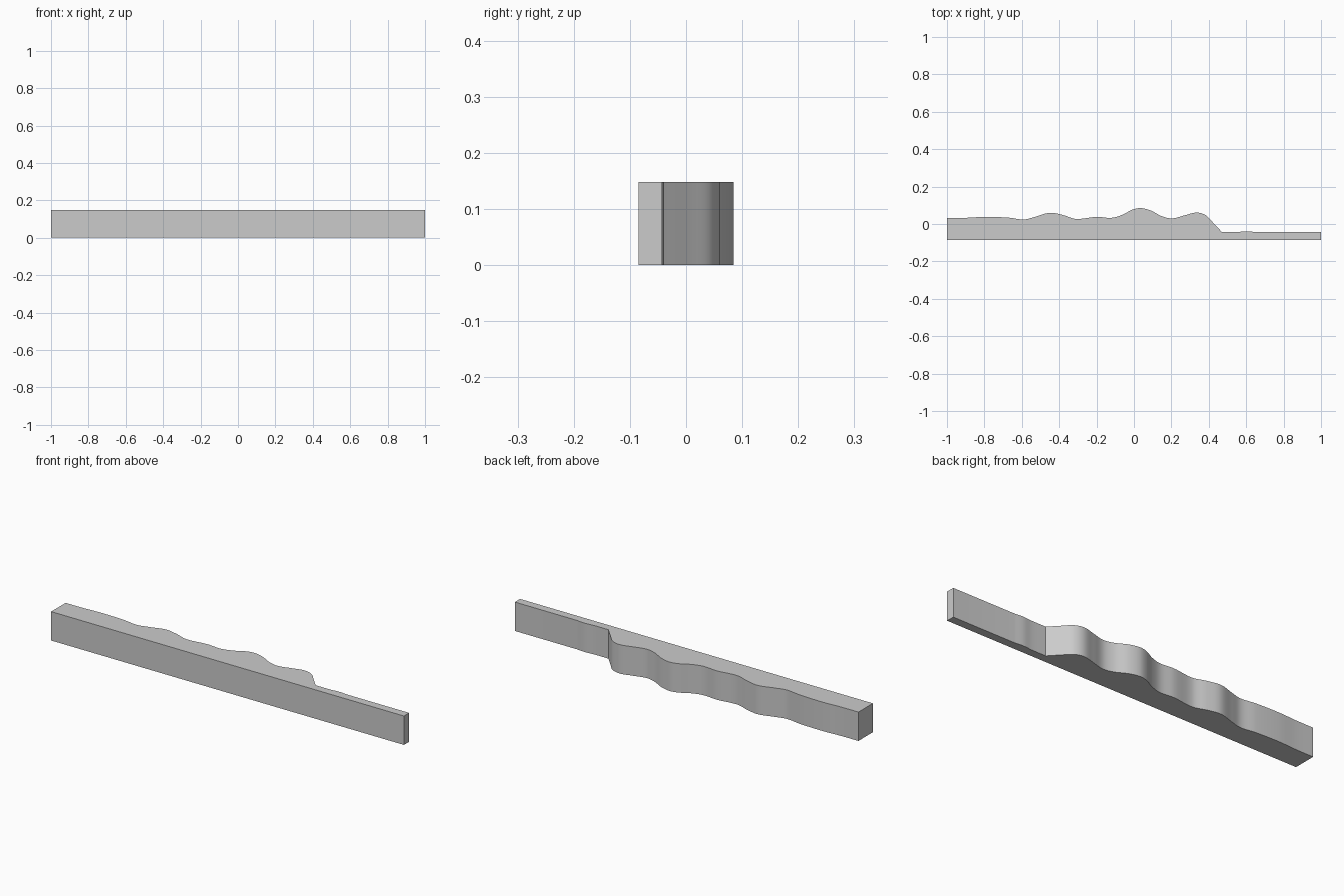
import bpy
import bmesh
import math

cube = bpy.data.objects.get("Cube")
if cube:
    bpy.data.objects.remove(cube, do_unlink=True)

HEIGHT = 0.148
FRONT = -0.085
STEPS = 6

# Wavy back edge: the raised run, then the thin run after the sharp corner
WAVES = [(-1, .032), (-.9, .033), (-.8, .038), (-.67, .034), (-.59, .024),
         (-.53, .038), (-.45, .06), (-.38, .048), (-.31, .027), (-.2, .038),
         (-.12, .033), (-.06, .05), (-.01, .076), (.035, .085), (.09, .072),
         (.15, .041), (.205, .03), (.27, .046), (.335, .061), (.385, .046),
         (.425, .005), (.47, -.043)]
THIN_END = [(.47, -.043), (.55, -.043), (.6, -.039), (.65, -.043), (1, -.043)]


def smooth_curve(points):
    """Hermite curve through points of uneven spacing."""
    last = len(points) - 1
    slopes = []
    for i in range(last + 1):
        a, b = points[max(i - 1, 0)], points[min(i + 1, last)]
        slopes.append((b[1] - a[1]) / (b[0] - a[0]))
    curve = []
    for i in range(last):
        (x0, y0), (x1, y1) = points[i], points[i + 1]
        w = x1 - x0
        for s in range(STEPS):
            t = s / STEPS
            blend = t * t * (3 - 2 * t)
            y = y0 + (y1 - y0) * blend
            y += w * t * (1 - t) * ((1 - t) * slopes[i] - t * slopes[i + 1])
            curve.append((x0 + w * t, y))
    return curve + [points[-1]]


# Outline seen from above, extruded upwards
thin = [(x, y) for x, y in smooth_curve(THIN_END[:4])] + THIN_END[4:]
back_edge = smooth_curve(WAVES) + thin[1:]
outline = [(-1, FRONT), (1, FRONT)] + back_edge[::-1]

bm = bmesh.new()
base = bm.faces.new([bm.verts.new((x, y, 0)) for x, y in outline])
top = bmesh.ops.extrude_face_region(bm, geom=[base])["geom"]
bmesh.ops.translate(bm, vec=(0, 0, HEIGHT),
                    verts=[v for v in top if isinstance(v, bmesh.types.BMVert)])
bmesh.ops.recalc_face_normals(bm, faces=bm.faces)
mesh = bpy.data.meshes.new("wavy_bar")
bm.to_mesh(mesh)
bm.free()

bar = bpy.data.objects.new("wavy_bar", mesh)
bpy.context.collection.objects.link(bar)

# Plain light grey
grey = bpy.data.materials.new("light_grey")
grey.use_nodes = True
colour = (0.6, 0.6, 0.6, 1)
grey.diffuse_color = colour
grey.node_tree.nodes["Principled BSDF"].inputs["Base Color"].default_value = colour
mesh.materials.append(grey)

bpy.ops.object.select_all(action="DESELECT")
bar.select_set(True)
bpy.context.view_layer.objects.active = bar
bpy.ops.object.shade_smooth_by_angle(angle=math.radians(30))
